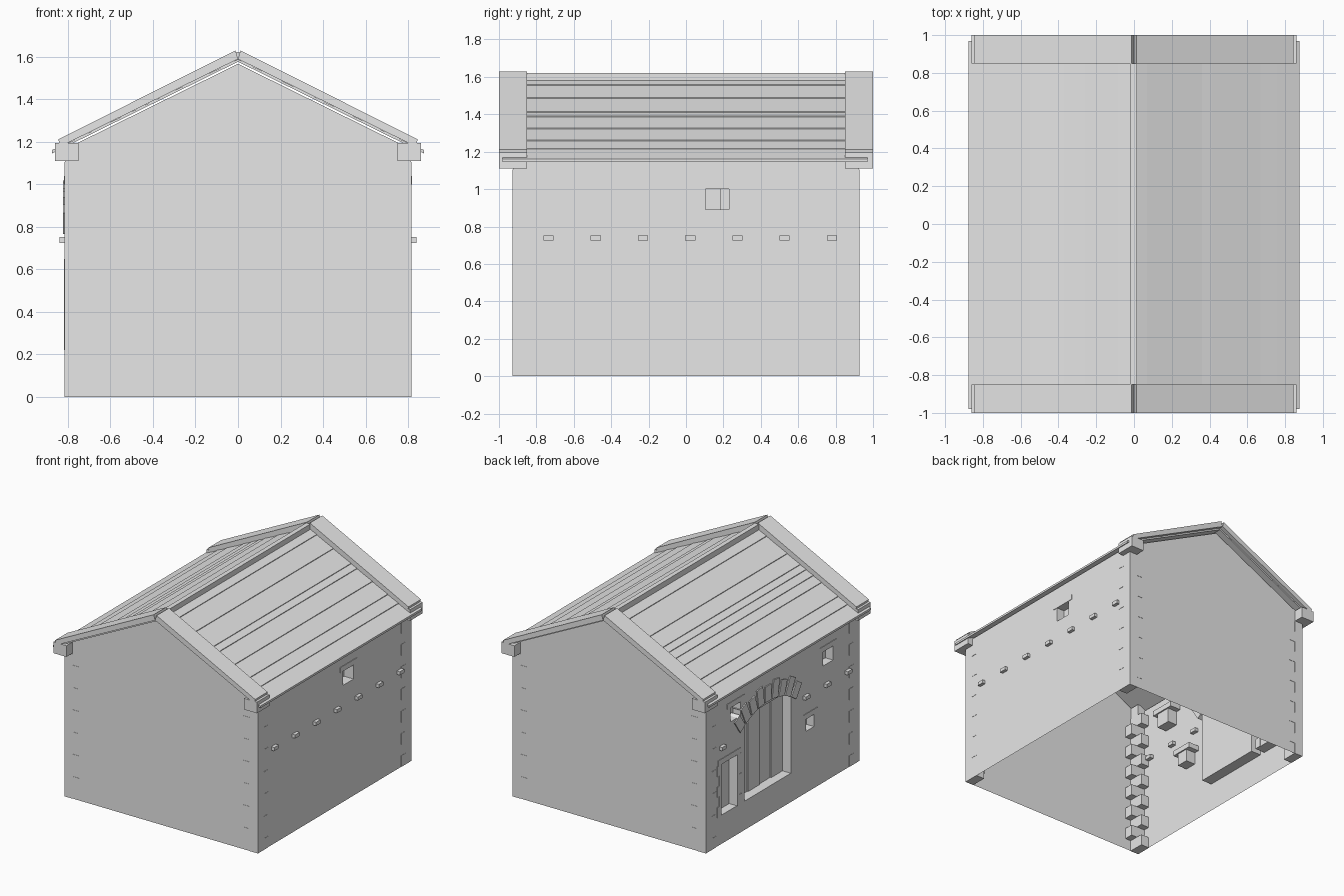
import bpy, bmesh, math
from mathutils import Matrix, Vector

cube = bpy.data.objects.get("Cube")
if cube:
    bpy.data.objects.remove(cube, do_unlink=True)

stone = bpy.data.materials.new("pale_grey_stone")
stone.use_nodes = True
GREY = (0.8, 0.8, 0.8, 1)
stone.diffuse_color = GREY
stone.node_tree.nodes["Principled BSDF"].inputs["Base Color"].default_value = GREY

WX, WY, EAVE, PEAK, SLOPE = 0.815, 0.925, 1.165, 1.567, 0.493


def finish(name, bm, fix=True):
    if fix:
        bmesh.ops.recalc_face_normals(bm, faces=bm.faces)
    mesh = bpy.data.meshes.new(name)
    bm.to_mesh(mesh)
    bm.free()
    mesh.materials.append(stone)
    obj = bpy.data.objects.new(name, mesh)
    bpy.context.collection.objects.link(obj)
    return obj


def add_box(bm, a, b):
    """Box between two opposite corners, returns its faces."""
    a, b = Vector(a), Vector(b)
    size = Vector([abs(v) for v in b - a])
    mat = Matrix.Translation((a + b) / 2) @ Matrix.Diagonal((*size, 1))
    verts = bmesh.ops.create_cube(bm, size=1, matrix=mat)["verts"]
    return list({f for v in verts for f in v.link_faces})


def boxes(name, pairs):
    bm = bmesh.new()
    for a, b in pairs:
        add_box(bm, a, b)
    return finish(name, bm)


def add_prism(bm, profile, y0, y1):
    """Extrude an XZ profile along Y."""
    face = bm.faces.new([bm.verts.new((x, y0, z)) for x, z in profile])
    out = bmesh.ops.extrude_face_region(bm, geom=[face])["geom"]
    moved = [v for v in out if isinstance(v, bmesh.types.BMVert)]
    bmesh.ops.translate(bm, verts=moved, vec=(0, y1 - y0, 0))


def side_wall(name, s, holes):
    """Sheet wall at x = s * WX with rectangular openings (y0, y1, z0, z1)."""
    ys = sorted({-WY, WY, *[v for h in holes for v in h[:2]]})
    zs = sorted({0, EAVE, *[v for h in holes for v in h[2:]]})
    bm = bmesh.new()
    for y0, y1 in zip(ys, ys[1:]):
        for z0, z1 in zip(zs, zs[1:]):
            cy, cz = (y0 + y1) / 2, (z0 + z1) / 2
            if any(h[0] < cy < h[1] and h[2] < cz < h[3] for h in holes):
                continue
            ring = [(y0, z0), (y1, z0), (y1, z1), (y0, z1)][::s]
            bm.faces.new([bm.verts.new((s * WX, y, z)) for y, z in ring])
    bmesh.ops.remove_doubles(bm, verts=bm.verts, dist=1e-5)
    finish(name, bm, fix=False)


def recess(name, s, hole, depth):
    """Open box set into the wall, its faces turned to the outside."""
    y0, y1, z0, z1 = hole
    bm = bmesh.new()
    faces = add_box(bm, (s * WX, y0, z0), (s * (WX - depth), y1, z1))
    bmesh.ops.recalc_face_normals(bm, faces=faces)
    outer = [f for f in faces if f.normal.x * s > 0.9]
    bmesh.ops.delete(bm, geom=outer, context="FACES")
    bmesh.ops.reverse_faces(bm, faces=bm.faces)
    finish(name, bm, fix=False)


def lintel(name, s, hole, over, height):
    y0, y1, z0, z1 = hole
    boxes(name, [((s * (WX + 0.004), y0 - over, z1),
                  (s * (WX - 0.09), y1 + over, z1 + height))])


# Openings
door = (-0.10, 0.456, 0.22, 0.86)
tall_window = (0.55, 0.74, 0.22, 0.61)
low_window = (-0.38, -0.285, 0.47, 0.565)
upper_back = (0.505, 0.63, 0.89, 1.0)
upper_front = (-0.61, -0.49, 0.89, 1.0)
side_window = (0.105, 0.23, 0.89, 1.0)

# Walls
side_wall("right_wall", -1, [door, tall_window, low_window, upper_back, upper_front])
side_wall("left_wall", 1, [side_window])
for name, s in (("front_gable_wall", 1), ("back_gable_wall", -1)):
    bm = bmesh.new()
    outline = [(-WX, 0), (WX, 0), (WX, EAVE), (0, PEAK), (-WX, EAVE)][::s]
    bm.faces.new([bm.verts.new((x, -s * WY, z)) for x, z in outline])
    finish(name, bm, fix=False)

# Door and window recesses with lintels
for name, s, hole in (("tall_window", -1, tall_window), ("low_window", -1, low_window),
                      ("upper_back_window", -1, upper_back),
                      ("upper_front_window", -1, upper_front),
                      ("side_window", 1, side_window)):
    recess(name + "_recess", s, hole, 0.08)
    lintel(name + "_lintel", s, hole, 0.04, 0.04)
    y0, y1, z0, z1 = hole
    mid = y0 + 0.64 * (y1 - y0)
    boxes(name + "_shutter", [((s * (WX - 0.08), y0, z0), (s * (WX - 0.065), mid, z1))])
recess("door_recess", -1, door, 0.085)

# Door planks at slightly different depths
y0, y1, z0, z1 = door
step = (y1 - y0) / 4
boxes("door_planks", [((-WX + 0.085, y0 + i * step, z0),
                       (-WX + (0.07, 0.078)[i % 2], y0 + (i + 1) * step, z1))
                      for i in range(4)])

# Jamb stones beside the tall window
y0, y1, z0, z1 = tall_window
rise = (z1 - z0) / 5
jambs = []
for i in range(5):
    w = (0.05, 0.025)[i % 2]
    for ya, yb in ((y0 - w, y0), (y1, y1 + w)):
        jambs.append(((-WX - 0.004, ya, z0 + i * rise), (-WX + 0.085, yb, z0 + (i + 1) * rise)))
boxes("tall_window_jambs", jambs)

# Fan of arch stones over the door
bm = bmesh.new()
for i in range(9):
    ang = math.radians(-34 + i * 8.5)
    length = 0.14 if i % 2 else 0.12
    faces = add_box(bm, (-WX - 0.008, -0.036, 0.55), (-WX + 0.08, 0.036, 0.55 + length))
    bmesh.ops.transform(bm, verts=list({v for f in faces for v in f.verts}),
                        matrix=Matrix.Translation((0, 0.18, 0.33)) @ Matrix.Rotation(ang, 4, "X"))
finish("door_arch_stones", bm)

# Beam ends
rows = [-0.735 + i * 0.2525 for i in range(7)]
boxes("left_beam_ends", [((WX - 0.03, y - 0.027, 0.725), (WX + 0.025, y + 0.027, 0.752))
                         for y in rows])
boxes("right_beam_ends", [((-WX + 0.03, -y - 0.027, 0.725), (-WX - 0.025, -y + 0.027, 0.752))
                          for i, y in enumerate(rows) if i in (0, 4, 5, 6)])

# Alternating corner stones
quoins = []
for sx in (-1, 1):
    for sy in (-1, 1):
        for i in range(13):
            lx, ly = (0.12, 0.07) if i % 2 else (0.07, 0.12)
            quoins.append(((sx * (WX + 0.002), sy * (WY + 0.002), i * 0.085),
                           (sx * (WX - lx), sy * (WY - ly), (i + 1) * 0.085)))
boxes("corner_stones", quoins)

# Roof slopes with overlapping courses
courses = {"left": [0, 0.07, 0.21, 0.36, 0.41, 0.54, 0.67, 0.76, 0.875],
           "right": [0, 0.085, 0.26, 0.37, 0.42, 0.48, 0.55, 0.69, 0.77, 0.875]}
for name, edges in courses.items():
    s = 1 if name == "left" else -1
    profile = [(0, 1.577), (s * 0.875, 1.577 - SLOPE * 0.875)]
    for a, b in reversed(list(zip(edges, edges[1:]))):
        profile += [(s * b, 1.593 - SLOPE * b), (s * a, 1.588 - SLOPE * a)]
    bm = bmesh.new()
    add_prism(bm, profile, -0.98, 0.97)
    finish(name + "_roof_slope", bm)

# Ridge cap
boxes("ridge_cap", [((-0.02, -0.85, 1.578), (0.015, 0.85, 1.622))])

# Verge bands and corbels at both gables
for name, y0, y1 in (("front", -1, -0.85), ("back", 0.85, 1)):
    bm = bmesh.new()
    for s in (-1, 1):
        add_prism(bm, [(0, 1.590), (s * 0.012, 1.63), (s * 0.845, 1.212),
                       (s * 0.838, 1.590 - SLOPE * 0.838)], y0, y1)
    finish(name + "_verge_bands", bm)
    boxes(name + "_corbels", [((s * 0.75, y0, 1.11), (s * 0.86, y1, 1.195)) for s in (-1, 1)])
